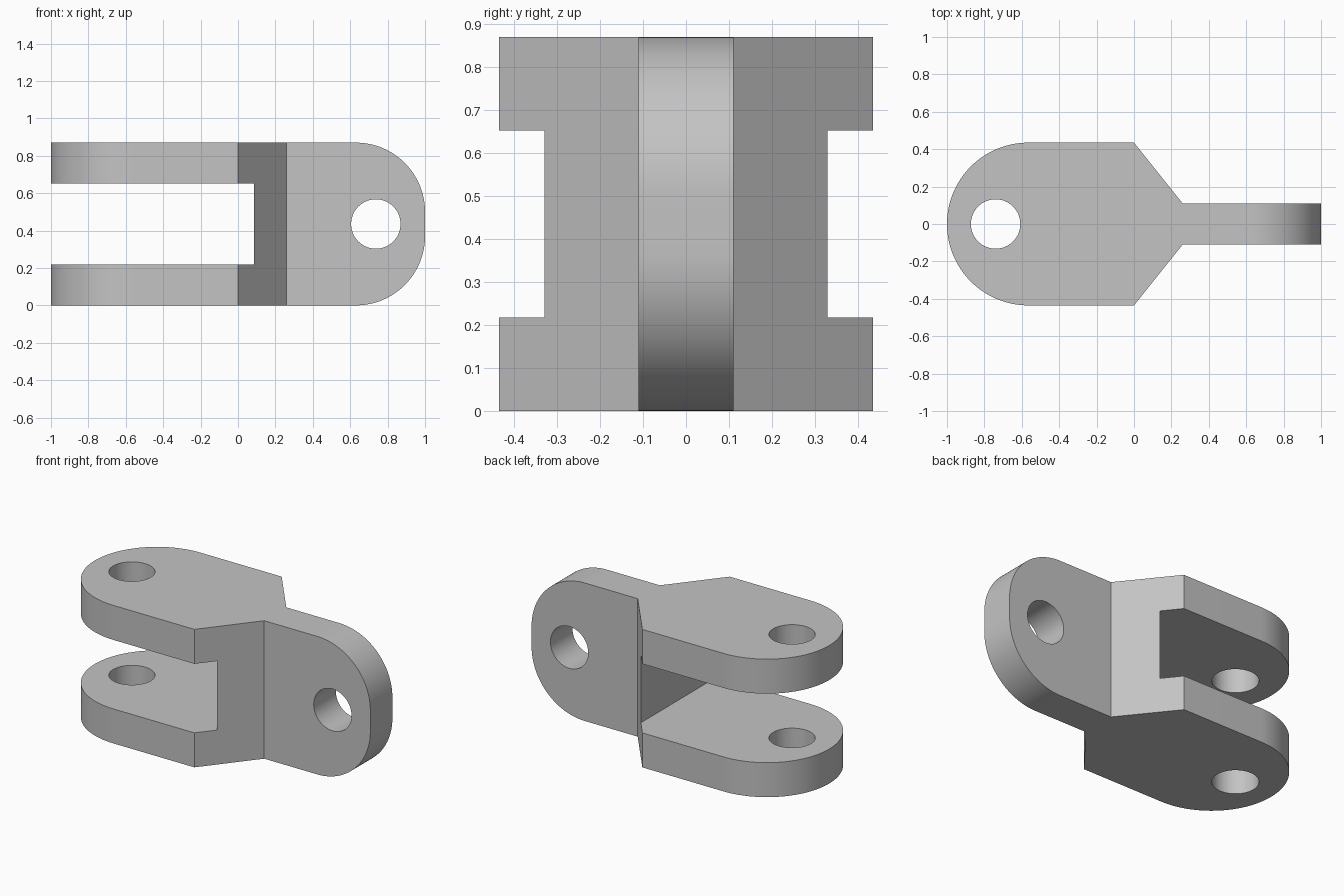
import bpy, bmesh, math
from mathutils import Matrix, Vector

if "Cube" in bpy.data.objects:
    bpy.data.objects.remove(bpy.data.objects["Cube"])

H = 0.87          # overall height
R = H / 2         # half width of the fork
TONGUE = 0.11     # half thickness of the tongue
TAPER_END = 0.26  # where the taper meets the tongue
FILLET = 0.37     # corner radius of the tongue end

grey = bpy.data.materials.new("plain grey")
grey.use_nodes = True
colour = (0.55, 0.55, 0.55, 1)
grey.diffuse_color = colour
grey.node_tree.nodes["Principled BSDF"].inputs["Base Color"].default_value = colour


def arc(cx, cy, r, start, end, n):
    """Points along a circular arc, angles in degrees."""
    angles = [math.radians(start + (end - start) * i / n) for i in range(n + 1)]
    return [(cx + r * math.cos(a), cy + r * math.sin(a)) for a in angles]


def prism(name, points, place, depth):
    """Extrude a flat profile; place maps each 2D point to 3D."""
    bm = bmesh.new()
    face = bm.faces.new([bm.verts.new(place(*p)) for p in points])
    new = bmesh.ops.extrude_face_region(bm, geom=[face])["geom"]
    bmesh.ops.translate(bm, vec=Vector(depth),
                        verts=[v for v in new if isinstance(v, bmesh.types.BMVert)])
    bmesh.ops.recalc_face_normals(bm, faces=bm.faces)
    return finish(name, bm)


def finish(name, bm):
    mesh = bpy.data.meshes.new(name)
    bm.to_mesh(mesh)
    bm.free()
    obj = bpy.data.objects.new(name, mesh)
    mesh.materials.append(grey)
    bpy.context.collection.objects.link(obj)
    return obj


def pin_cutter(name, centre, turn):
    bm = bmesh.new()
    bmesh.ops.create_cone(bm, cap_ends=True, segments=64, radius1=0.132,
                          radius2=0.132, depth=2,
                          matrix=Matrix.Translation(centre) @ Matrix.Rotation(turn, 4, 'X'))
    return finish(name, bm)


def combine(target, cutter, operation):
    cutter.hide_render = True
    mod = target.modifiers.new(operation.lower(), 'BOOLEAN')
    mod.operation, mod.solver, mod.object = operation, 'EXACT', cutter
    bpy.context.view_layer.objects.active = target
    bpy.ops.object.modifier_apply(modifier=mod.name)
    bpy.data.objects.remove(cutter)


# Plan outline: round fork end, taper, narrow tongue
plan = arc(R - 1, 0, R, 90, 270, 64)
plan += [(0, -R), (TAPER_END, -TONGUE), (1.2, -TONGUE),
         (1.2, TONGUE), (TAPER_END, TONGUE), (0, R)]
body = prism("clevis_link", plan, lambda x, y: (x, y, -0.2), (0, 0, H + 0.4))

# Side outline: slot between the fork arms, rounded tongue end
slot_low, slot_high, slot_end = H / 4, H * 0.75, 0.085
side = [(-1.2, 0)]
side += arc(1 - FILLET, FILLET, FILLET, -90, 0, 32)
side += arc(1 - FILLET, H - FILLET, FILLET, 0, 90, 32)
side += [(-1.2, H), (-1.2, slot_high), (slot_end, slot_high),
         (slot_end, slot_low), (-1.2, slot_low)]
combine(body, prism("side_cutter", side, lambda x, z: (x, -0.7, z), (0, 1.4, 0)), 'INTERSECT')

# Pin holes through the fork arms and the tongue
combine(body, pin_cutter("fork_pin_cutter", (-0.74, 0, R), 0), 'DIFFERENCE')
combine(body, pin_cutter("tongue_pin_cutter", (0.737, 0, R), math.pi / 2), 'DIFFERENCE')

bpy.ops.object.select_all(action='DESELECT')
body.select_set(True)
bpy.context.view_layer.objects.active = body
bpy.ops.object.shade_smooth_by_angle(angle=math.radians(30))
